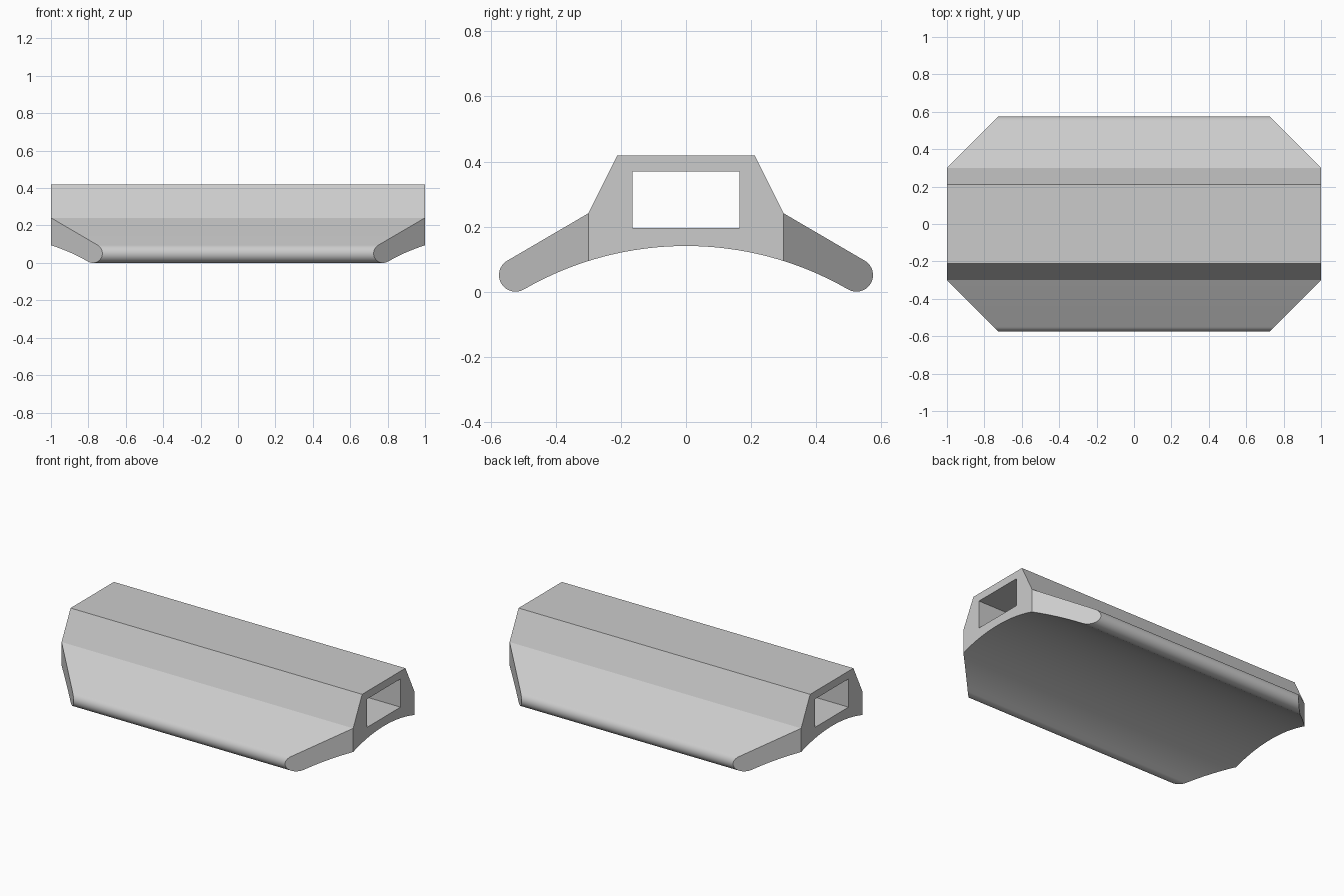
import bpy, bmesh
from math import sin, cos, pi, radians
from mathutils import Vector

cube = bpy.data.objects.get("Cube")
if cube:
    bpy.data.objects.remove(cube, do_unlink=True)

HALF_LEN = 1.0
TIP_R, TIP_Y = 0.051, 0.524          # rounded lower edges
SLOPE = radians(30)                  # wing slope and half angle of the belly arc
BELLY_R = TIP_Y / sin(SLOPE) - TIP_R
BELLY_Z = TIP_R - TIP_Y / cos(SLOPE) * cos(SLOPE) / sin(SLOPE) * cos(SLOPE)
SHOULDER_Y, SHOULDER_Z = 0.3, 0.241
TOP_Y, TOP_Z = 0.212, 0.418

grey = bpy.data.materials.new("plain grey")
grey.use_nodes = True
grey.diffuse_color = (0.6, 0.6, 0.6, 1)
grey.node_tree.nodes["Principled BSDF"].inputs["Base Color"].default_value = grey.diffuse_color


def make_object(name, bm):
    bmesh.ops.recalc_face_normals(bm, faces=bm.faces)
    mesh = bpy.data.meshes.new(name)
    bm.to_mesh(mesh)
    bm.free()
    mesh.materials.append(grey)
    obj = bpy.data.objects.new(name, mesh)
    bpy.context.collection.objects.link(obj)
    return obj


def extrude_profile(points, half_length):
    """Prism along x from a list of (y, z) points."""
    bm = bmesh.new()
    face = bm.faces.new([bm.verts.new((-half_length, y, z)) for y, z in points])
    out = bmesh.ops.extrude_face_region(bm, geom=[face], use_keep_orig=True)
    verts = [g for g in out["geom"] if isinstance(g, bmesh.types.BMVert)]
    bmesh.ops.translate(bm, vec=(2 * half_length, 0, 0), verts=verts)
    return bm


# Cross-section: one side from the top down around the tip, then mirrored
side = [(TOP_Y, TOP_Z), (SHOULDER_Y, SHOULDER_Z)]
TIP_STEPS, BELLY_STEPS = 20, 20
for i in range(TIP_STEPS + 1):
    a = pi / 2 - SLOPE - pi * i / TIP_STEPS
    side.append((TIP_Y + TIP_R * cos(a), TIP_R + TIP_R * sin(a)))
for i in range(1, BELLY_STEPS):
    a = SLOPE * (1 - i / BELLY_STEPS)
    side.append((BELLY_R * sin(a), BELLY_Z + BELLY_R * cos(a)))
profile = side + [(0, BELLY_Z + BELLY_R)] + [(-y, z) for y, z in reversed(side)]

# Body with its four corners cut off at 45 degrees
bm = extrude_profile(profile, HALF_LEN)
for sx in (-1, 1):
    for sy in (-1, 1):
        cut = bmesh.ops.bisect_plane(
            bm, geom=bm.verts[:] + bm.edges[:] + bm.faces[:],
            plane_co=Vector((sx * HALF_LEN, sy * SHOULDER_Y, 0)),
            plane_no=Vector((sx, sy, 0)).normalized(), clear_outer=True)
        rim = [g for g in cut["geom_cut"] if isinstance(g, bmesh.types.BMEdge)]
        bmesh.ops.holes_fill(bm, edges=[e for e in bm.edges if e.is_boundary], sides=0)
bmesh.ops.remove_doubles(bm, verts=bm.verts, dist=0.0001)
body = make_object("hollow_rail_body", bm)

# Rectangular channel running the full length
hole = [(-0.164, 0.195), (0.164, 0.195), (0.164, 0.37), (-0.164, 0.37)]
cutter = make_object("channel_cutter", extrude_profile(hole, HALF_LEN * 1.2))
cutter.hide_render = True
mod = body.modifiers.new("channel", 'BOOLEAN')
mod.operation = 'DIFFERENCE'
mod.solver = 'EXACT'
mod.object = cutter

bpy.ops.object.select_all(action='DESELECT')
body.select_set(True)
bpy.context.view_layer.objects.active = body
bpy.ops.object.modifier_apply(modifier=mod.name)
bpy.data.objects.remove(cutter, do_unlink=True)
bpy.ops.object.shade_smooth_by_angle(angle=radians(20))
